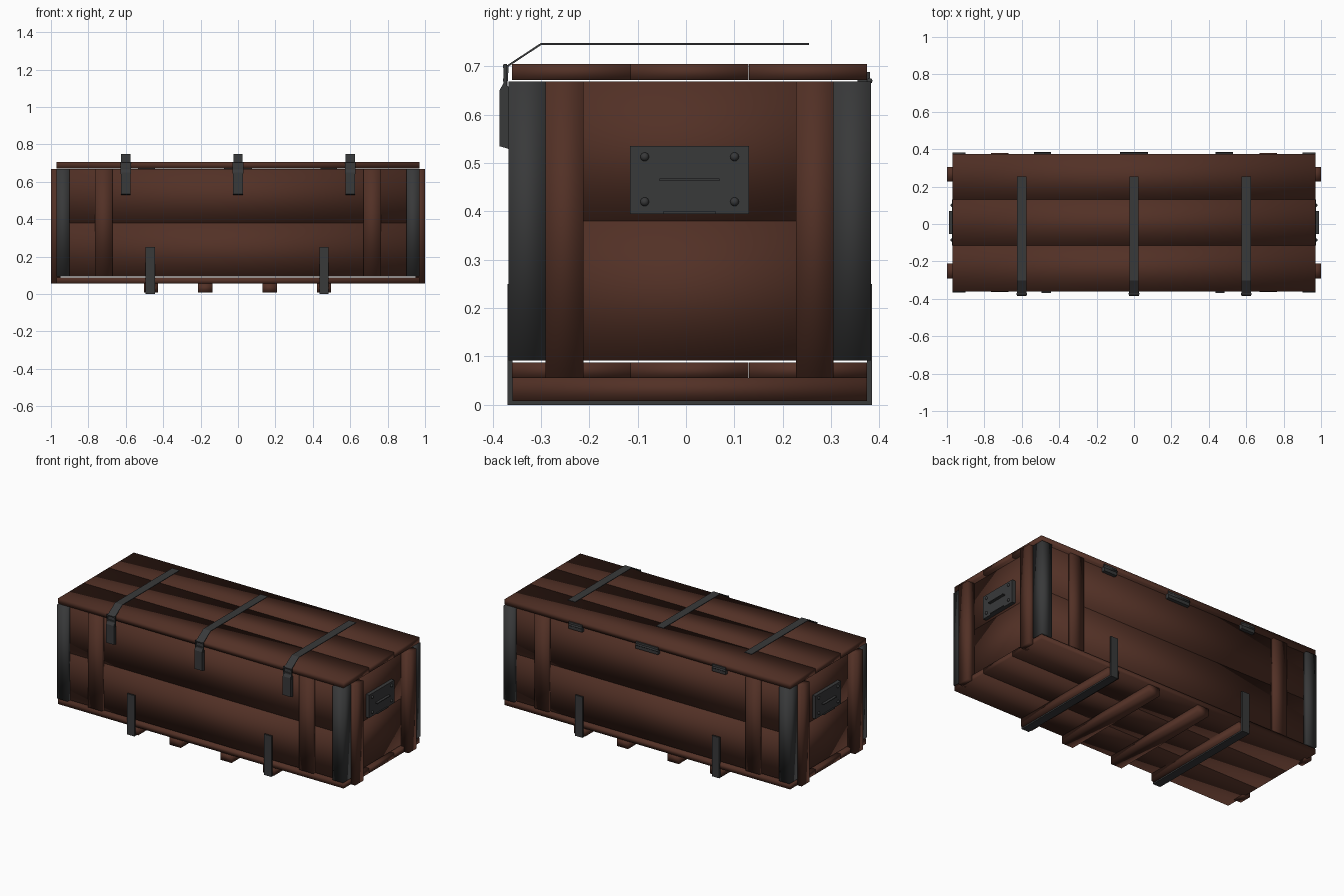
import bpy, bmesh, math
from mathutils import Matrix

if "Cube" in bpy.data.objects:
    bpy.data.objects.remove(bpy.data.objects["Cube"])

YC = 0.0075  # middle of the crate body in y


def material(name, rgb):
    m = bpy.data.materials.new(name)
    m.diffuse_color = (*rgb, 1)
    m.use_nodes = True
    m.node_tree.nodes["Principled BSDF"].inputs["Base Color"].default_value = m.diffuse_color
    return m


WOOD = material("dark brown wood", (0.085, 0.030, 0.019))
METAL = material("dark grey metal", (0.040, 0.041, 0.042))


def finish(name, bm, mat, smooth=True):
    bmesh.ops.recalc_face_normals(bm, faces=bm.faces)
    me = bpy.data.meshes.new(name)
    bm.to_mesh(me)
    bm.free()
    for p in me.polygons:
        p.use_smooth = smooth
    me.materials.append(mat)
    ob = bpy.data.objects.new(name, me)
    bpy.context.collection.objects.link(ob)
    return ob


def box(name, x, y, z, mat, smooth=True):
    bm = bmesh.new()
    bmesh.ops.create_cube(bm, size=1)
    for v in bm.verts:
        for i, (a, b) in enumerate((x, y, z)):
            v.co[i] = a if v.co[i] < 0 else b
    return finish(name, bm, mat, smooth)


def prism(name, pts, axis, a, b, mat, smooth=True):
    """Extrude a closed outline along x (points are y,z) or z (points are x,y)."""
    bm = bmesh.new()
    if axis == 'x':
        vs = [bm.verts.new((a, p, q)) for p, q in pts]
    else:
        vs = [bm.verts.new((p, q, a)) for p, q in pts]
    f = bm.faces.new(vs)
    r = bmesh.ops.extrude_face_region(bm, geom=[f])
    d = (b - a, 0, 0) if axis == 'x' else (0, 0, b - a)
    bmesh.ops.translate(bm, vec=d, verts=[g for g in r['geom'] if isinstance(g, bmesh.types.BMVert)])
    return finish(name, bm, mat, smooth)


def around(c, h):
    return (c - h, c + h)


def span(s, a, b):
    return tuple(sorted((s * a, s * b)))


# lid and floor planks
for i in (-1, 0, 1):
    y = around(YC + i * 0.245, 0.1222)
    box("lid_plank", (-0.97, 0.97), y, (0.672, 0.705), WOOD)
    box("floor_plank", (-0.97, 0.97), y, (0.055, 0.087), WOOD)

# wall planks, two high on every side
for z in ((0.092, 0.38), (0.38, 0.669)):
    for s in (-1, 1):
        ys = tuple(YC + v for v in span(s, 0.325, 0.352))
        box("side_plank", (-0.95, 0.95), ys, z, WOOD)
        box("end_plank", span(s, 0.925, 0.95), around(YC, 0.345), z, WOOD)

# upright battens on the sides and ends, and metal corner angles
for sx in (-1, 1):
    for sy in (-1, 1):
        ys = tuple(YC + v for v in span(sy, 0.352, 0.371))
        box("side_batten", span(sx, 0.67, 0.765), ys, (0.092, 0.669), WOOD)
        ye = tuple(YC + v for v in span(sy, 0.22, 0.298))
        box("end_batten", span(sx, 0.95, 1.0), ye, (0.055, 0.669), WOOD)
        outline = [(0.90, 0.375), (0.971, 0.375), (0.971, 0.298),
                   (0.948, 0.298), (0.948, 0.350), (0.90, 0.350)]
        prism("corner_angle", [(sx * x, YC + sy * y) for x, y in outline],
              'z', 0.092, 0.669, METAL)

# wooden runners below the floor
for x in (-0.465, -0.175, 0.17, 0.46):
    box("runner", around(x, 0.038), around(YC, 0.367), (0.008, 0.055), WOOD)

# metal straps wrapping under the outer runners
for x in (-0.47, 0.46):
    o, i = 0.377, 0.367
    pts = [(YC - o, 0.25), (YC - o, 0), (YC + o, 0), (YC + o, 0.25),
           (YC + i, 0.25), (YC + i, 0.008), (YC - i, 0.008), (YC - i, 0.25)]
    prism("under_strap", pts, 'x', x - 0.025, x + 0.025, METAL, False)

# lid straps with buckle frames and latches
for x in (-0.6, 0.0, 0.6):
    strap = [(0.255, 0.748), (-0.301, 0.748), (-0.371, 0.702), (-0.374, 0.65),
             (-0.370, 0.65), (-0.367, 0.70), (-0.300, 0.744), (0.255, 0.744)]
    prism("lid_strap", strap, 'x', x - 0.025, x + 0.025, METAL, False)
    latch = [(-0.386, 0.535), (-0.386, 0.65), (-0.378, 0.665), (-0.362, 0.655), (-0.362, 0.528)]
    prism("latch", latch, 'x', x - 0.026, x + 0.026, METAL, False)
    for s in (-1, 1):
        box("buckle_side", around(x + s * 0.026, 0.003), (-0.378, -0.370), (0.645, 0.705), METAL, False)
    for z in (0.645, 0.672, 0.70):
        box("buckle_bar", around(x, 0.028), (-0.379, -0.371), around(z, 0.003), METAL, False)

# hinges on the back
for x, h in ((-0.49, 0.045), (0.0, 0.075), (0.485, 0.045)):
    box("hinge_plate", around(x, h), (0.355, 0.381), (0.645, 0.688), METAL, False)
    bm = bmesh.new()
    bmesh.ops.create_cone(bm, cap_ends=True, segments=8, radius1=0.006, radius2=0.006, depth=2 * h,
                          matrix=Matrix.Translation((x, 0.380, 0.670)) @ Matrix.Rotation(math.pi / 2, 4, 'Y'))
    finish("hinge_pin", bm, METAL)

# end handle plates with a pull, a lower lip and four bolts
for s in (-1, 1):
    box("handle_plate", span(s, 0.95, 0.972), around(YC, 0.123), (0.395, 0.535), METAL, False)
    box("handle_pull", span(s, 0.972, 0.988), around(YC, 0.062), (0.463, 0.468), METAL, False)
    box("handle_lip", span(s, 0.972, 0.980), around(YC, 0.055), (0.395, 0.400), METAL, False)
    for y in (-0.0855, 0.1005):
        for z in (0.42, 0.513):
            bm = bmesh.new()
            bmesh.ops.create_uvsphere(bm, u_segments=12, v_segments=8, radius=0.009,
                                      matrix=Matrix.Translation((s * 0.972, y, z)))
            finish("bolt", bm, METAL)
